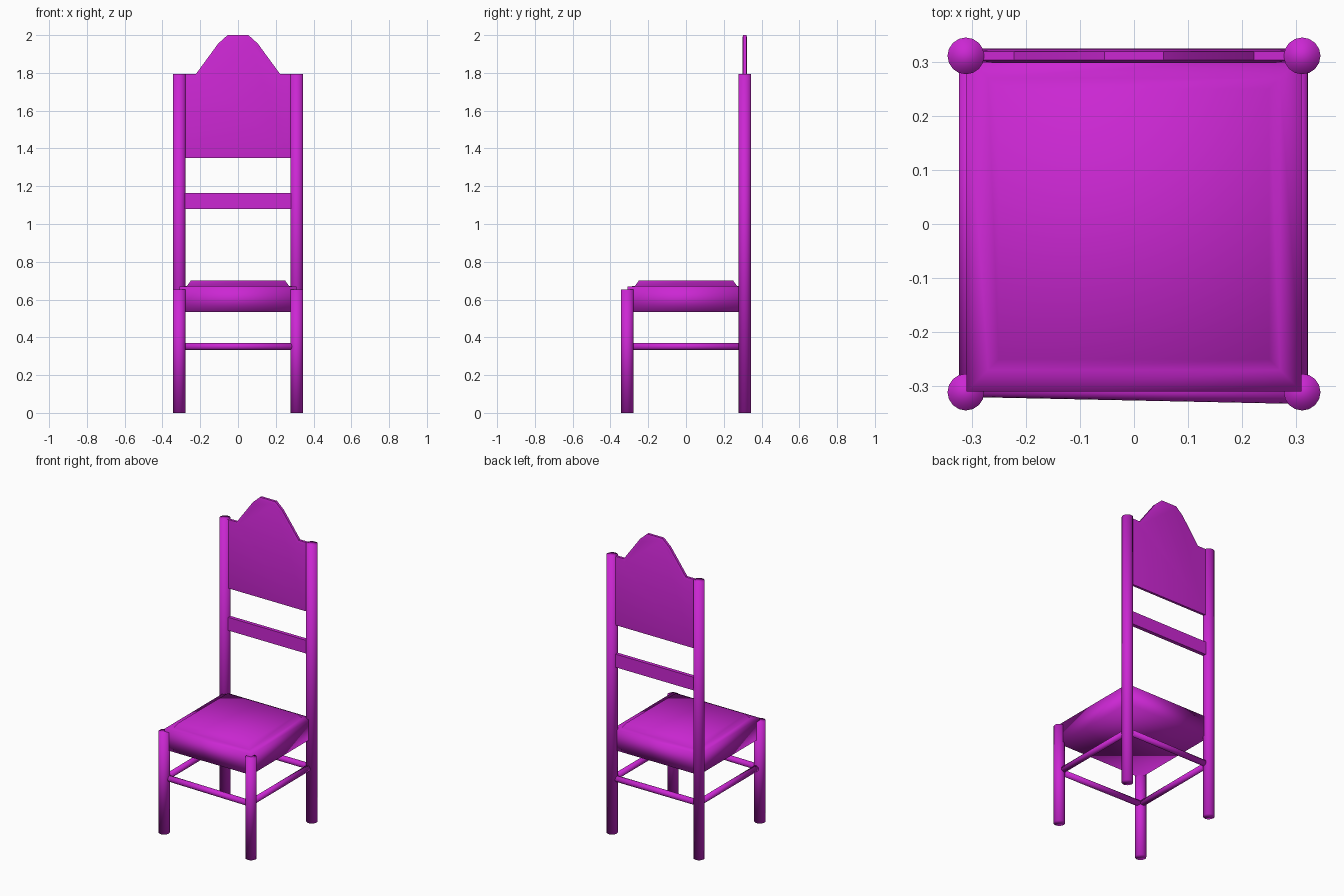
import bpy, bmesh
from mathutils import Vector

if "Cube" in bpy.data.objects:
    bpy.data.objects.remove(bpy.data.objects["Cube"])

mat = bpy.data.materials.new("magenta_paint")
mat.diffuse_color = (0.6, 0.02, 0.65, 1)
mat.use_nodes = True
mat.node_tree.nodes["Principled BSDF"].inputs["Base Color"].default_value = mat.diffuse_color
P = 0.311  # leg offset from centre


def add(name, bm, smooth=True):
    bmesh.ops.recalc_face_normals(bm, faces=bm.faces)
    me = bpy.data.meshes.new(name)
    bm.to_mesh(me)
    bm.free()
    for p in me.polygons:
        p.use_smooth = smooth
    me.materials.append(mat)
    ob = bpy.data.objects.new(name, me)
    bpy.context.collection.objects.link(ob)
    return ob


def rod(name, a, b, r):
    a, b = Vector(a), Vector(b)
    bm = bmesh.new()
    bmesh.ops.create_cone(bm, cap_ends=True, segments=16, radius1=r, radius2=r,
                          depth=(b - a).length)
    rot = (b - a).to_track_quat('Z', 'Y').to_matrix()
    for v in bm.verts:
        v.co = rot @ v.co + (a + b) / 2
    return add(name, bm)


def loft(name, rings, smooth=True):
    """Skin a stack of equal-length loops and cap both ends."""
    bm = bmesh.new()
    loops = [[bm.verts.new(c) for c in ring] for ring in rings]
    n = len(loops[0])
    for lo, hi in zip(loops, loops[1:]):
        for i in range(n):
            j = (i + 1) % n
            bm.faces.new((lo[i], lo[j], hi[j], hi[i]))
    bm.faces.new(loops[0][::-1])
    bm.faces.new(loops[-1])
    return add(name, bm, smooth)


def square(h, z):
    return [(-h, -h, z), (h, -h, z), (h, h, z), (-h, h, z)]


# legs and back posts
for side, s in (("left", -1), ("right", 1)):
    rod(f"front_leg_{side}", (s * P, -P, 0), (s * P, -P, 0.652), 0.034)
    rod(f"back_post_{side}", (s * P, P, 0), (s * P, P, 1.795), 0.034)

# stretchers between the legs (the front one is slightly askew)
z = 0.352
rod("front_stretcher", (-P, -0.301, z), (P, -0.314, z), 0.019)
rod("back_stretcher", (-P, 0.306, z), (P, 0.306, z), 0.019)
rod("left_stretcher", (-0.305, -P, z), (-0.305, P, z), 0.019)
rod("right_stretcher", (0.303, -P, z), (0.303, P, z), 0.019)

# seat: block with a low raised top
loft("seat", [square(0.31, 0.535), square(0.31, 0.668),
              square(0.27, 0.672), square(0.25, 0.70)])

# slat across the back
bm = bmesh.new()
bmesh.ops.create_cube(bm, size=1)
for v in bm.verts:
    v.co = Vector((v.co.x * 0.6, v.co.y * 0.024 + P, v.co.z * 0.085 + 1.122))
add("back_slat", bm, smooth=False)

# crested back panel with a chamfered rim on both faces
outer = [(0.29, 1.35), (0.29, 1.795), (0.222, 1.795), (0.105, 1.955), (0.055, 2.0)]
inner = [(0.262, 1.38), (0.262, 1.778), (0.212, 1.778), (0.095, 1.942), (0.05, 1.985)]


def outline(half, y):
    pts = half + [(-x, h) for x, h in reversed(half)]
    return [(x, y, h) for x, h in pts]


panel = loft("back_panel", [outline(inner, P - 0.013), outline(outer, P - 0.008),
                            outline(outer, P + 0.008), outline(inner, P + 0.013)])
bpy.context.view_layer.objects.active = panel
panel.select_set(True)
bpy.ops.object.shade_smooth_by_angle(angle=0.6)
